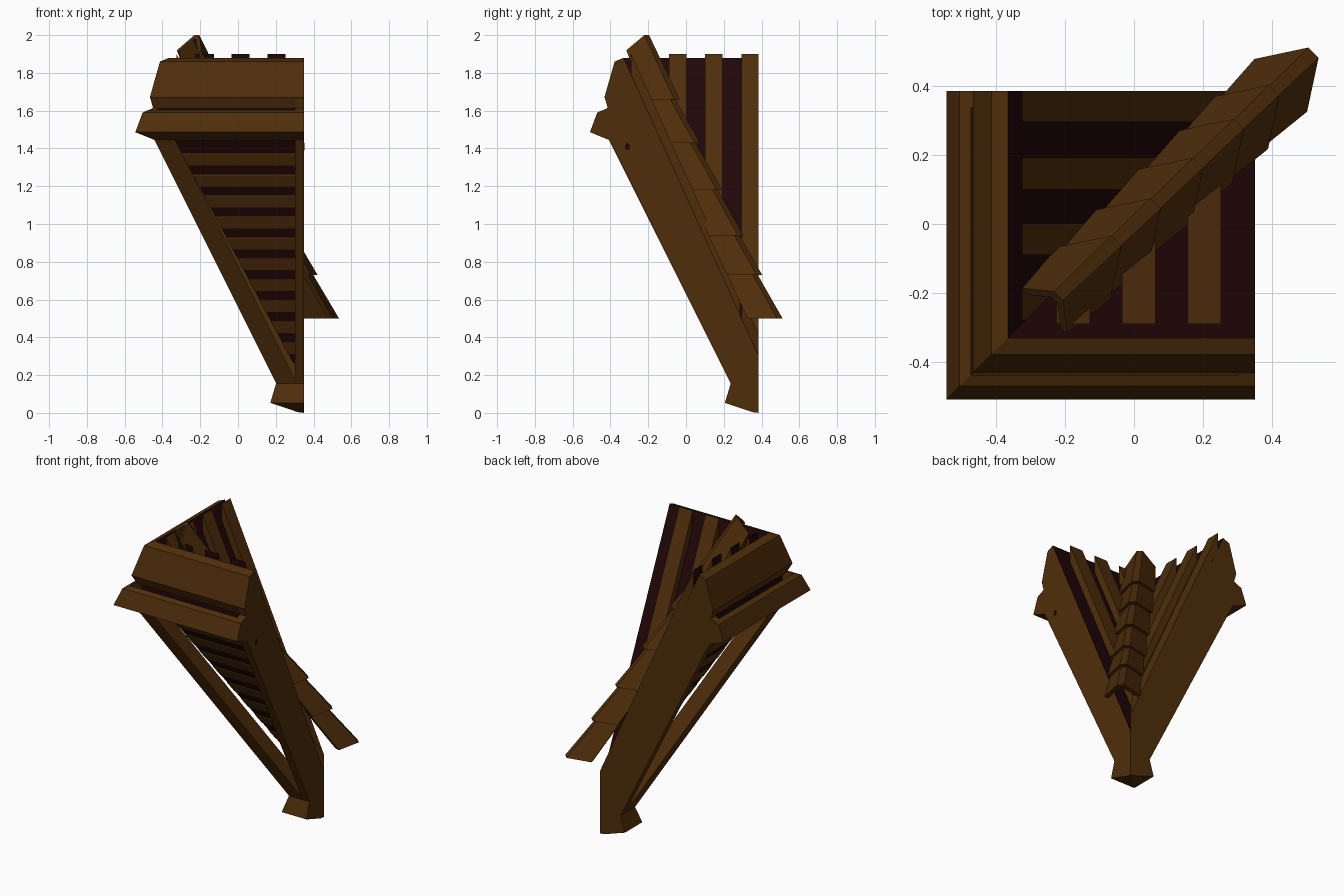
import bpy, bmesh, math
from mathutils import Vector

if "Cube" in bpy.data.objects:
    bpy.data.objects.remove(bpy.data.objects["Cube"])

OFF = 0.0175          # shift between the diagonal-symmetric frame and the centred frame
EDGE = 0.3675         # outer end of each roof slope


def material(name, col):
    m = bpy.data.materials.new(name)
    m.diffuse_color = (*col, 1)
    m.use_nodes = True
    m.node_tree.nodes["Principled BSDF"].inputs["Base Color"].default_value = m.diffuse_color
    return m


WOOD = material("brown_wood", (0.078, 0.0265, 0.0032))
DARK = material("dark_boards", (0.0145, 0.0018, 0.0022))


def finish(name, bm, *mats):
    bmesh.ops.recalc_face_normals(bm, faces=bm.faces)
    me = bpy.data.meshes.new(name)
    bm.to_mesh(me)
    bm.free()
    for m in mats:
        me.materials.append(m)
    ob = bpy.data.objects.new(name, me)
    bpy.context.collection.objects.link(ob)
    return ob


def loft(bm, a, b):
    """Solid between two matching rings of points."""
    va, vb = [bm.verts.new(p) for p in a], [bm.verts.new(p) for p in b]
    n = len(va)
    bm.faces.new(va)
    bm.faces.new(vb[::-1])
    for i in range(n):
        j = (i + 1) % n
        bm.faces.new((va[i], vb[i], vb[j], va[j]))


def clip(bm, co, no):
    """Cut away everything on the far side of a plane and close the hole."""
    bmesh.ops.bisect_plane(bm, geom=bm.verts[:] + bm.edges[:] + bm.faces[:], dist=1e-6,
                           plane_co=co, plane_no=no, clear_outer=True)
    bmesh.ops.holes_fill(bm, edges=[e for e in bm.edges if e.is_boundary], sides=0)


def slope_part(name, profile, u0, u1, mat, sides=(0, 1), dark_end=None):
    """Extrude a (y, z) profile along a slope, mitre it at the valley, repeat on the other slope."""
    for side in sides:
        bm = bmesh.new()
        loft(bm, [(u0, y - OFF, z) for y, z in profile],
             [(u1, y - OFF, z) for y, z in profile])
        clip(bm, (0, 0, 0), (-1, 1, 0))
        if dark_end is not None:
            for f in bm.faces:
                f.material_index = int(all(abs(v.co.y + OFF - dark_end) < 1e-4 for v in f.verts))
        for v in bm.verts:
            u, w, z = v.co
            if side:
                u, w = w, u
            v.co = (u - OFF, w + OFF, z)
        if bm.faces:
            finish(name + ("_front", "_side")[side], bm, mat, DARK)
        else:
            bm.free()


def band(y0, y1, lo, hi):
    """Sloped strip between two vertical offsets."""
    return [(y0, lo - 2 * y0), (y1, lo - 2 * y1), (y1, hi - 2 * y1), (y0, hi - 2 * y0)]


# dark roof boards
slope_part("roof_board", [(-0.39, 1.50), (-0.33, 1.50), (0.388, 0.15), (0.388, 0.295),
                          (-0.33, 1.88), (-0.39, 1.62)], -0.6, EDGE - 0.001, DARK)

# sloped edge beams
slope_part("edge_beam", [(-0.40, 1.435), (0.30, 0.03), (0.385, 0.03), (0.385, 0.296),
                         (-0.33, 1.875), (-0.378, 1.855), (-0.43, 1.67), (-0.415, 1.615),
                         (-0.472, 1.585)], 0.318, EDGE, WOOD)

# ridge cap and moulding along the top, with a shadow gap between them
slope_part("ridge_cap", [(-0.33, 1.88), (-0.378, 1.86), (-0.432, 1.67), (-0.405, 1.612),
                         (-0.36, 1.612), (-0.30, 1.78)], -0.6, EDGE, WOOD)
slope_part("ridge_moulding", [(-0.438, 1.604), (-0.47, 1.59), (-0.5085, 1.486), (-0.40, 1.442),
                              (-0.33, 1.442), (-0.33, 1.53), (-0.425, 1.53)], -0.6, EDGE, WOOD)

# eave block at the low corner
slope_part("eave_block", [(0.238, 0.16), (0.206, 0.053), (0.352, 0.004), (0.385, 0.0),
                          (0.385, 0.15)], -0.6, EDGE, WOOD)

# valley beam under the diagonal
corner, width = 0.2975, 0.11
square = [(corner, corner), (corner + width, corner),
          (corner + width, corner + width), (corner, corner + width)]
bm = bmesh.new()
loft(bm, [(u - OFF - 0.725, v + OFF - 0.725, 1.45) for u, v in square],
     [(u - OFF, v + OFF, 0.0) for u, v in square])
clip(bm, (EDGE - OFF - 0.001, 0, 0), (1, 0, 0))
clip(bm, (0, EDGE + OFF - 0.001, 0), (0, 1, 0))
clip(bm, (0, 0, 0.04), (0, 0, -1))
finish("valley_beam", bm, WOOD)

# long planks on top of the boards, different spacing on each slope
plank = [(-0.29, 1.79), (0.385, 0.27), (0.385, 0.41), (-0.29, 1.90)]
for i, u in enumerate((-0.2075, -0.0175, 0.1725)):
    slope_part(f"long_plank_{i}", plank, u, u + 0.097, WOOD, (0,), -0.29)
for i, u in enumerate((-0.2975, -0.1075, 0.0825, 0.2775)):
    slope_part(f"cross_plank_{i}", plank, u, min(u + 0.092, EDGE), WOOD, (1,), -0.29)

# battens on the underside
for i in range(11):
    y = -0.262 + 0.059 * i
    pts = []
    for t, h in ((y, 0.004), (y + 0.031, 0.004), (y + 0.031, -0.03), (y, -0.03)):
        pts.append((t, 1.50 - 1.35 / 0.718 * (t + 0.33) - h))
    slope_part(f"batten_{i}", pts, -0.6, 0.32, WOOD)

# peg on the outside of one beam
ring = [(-0.31 + 0.014 * math.cos(a * math.pi / 4), 1.41 + 0.02 * math.sin(a * math.pi / 4))
        for a in range(8)]
slope_part("beam_peg", ring, EDGE - 0.003, EDGE + 0.001, DARK, (0,))

# overlapping cap tiles down the valley, each flaring towards its lower end
TOP, BOTTOM = Vector((-0.218, -0.208, 2.0)), Vector((0.52, 0.4965, 0.5))
ALONG = Vector((1, 1, 0)).normalized()
ACROSS = Vector((1, -1, 0)).normalized()
# section: (across, along), outer face then inner face
SECTION = [(-0.108, -0.134), (-0.021, 0), (0.021, 0), (0.108, -0.134),
           (0.085, -0.15), (0.014, -0.04), (-0.014, -0.04), (-0.085, -0.15)]
for i, z in enumerate((1.66, 1.43, 1.18, 0.94, 0.73, 0.50)):
    low = TOP.lerp(BOTTOM, (2.0 - z) / 1.5)
    high = TOP.lerp(BOTTOM, (1.66 - z) / 1.5) - ALONG * (0.045 if i else 0.0)
    run = (low - high) / (high.z - low.z)
    lower, upper = [], []
    for w, s in SECTION:
        lower.append(low + ACROSS * w + ALONG * s)
        # top end is narrower and cut square to the slope
        upper.append(high + ACROSS * w * 0.85 + ALONG * s * 0.85 + run * (-s * 0.6))
    bm = bmesh.new()
    loft(bm, lower, upper)
    finish(f"valley_tile_{i}", bm, WOOD)
